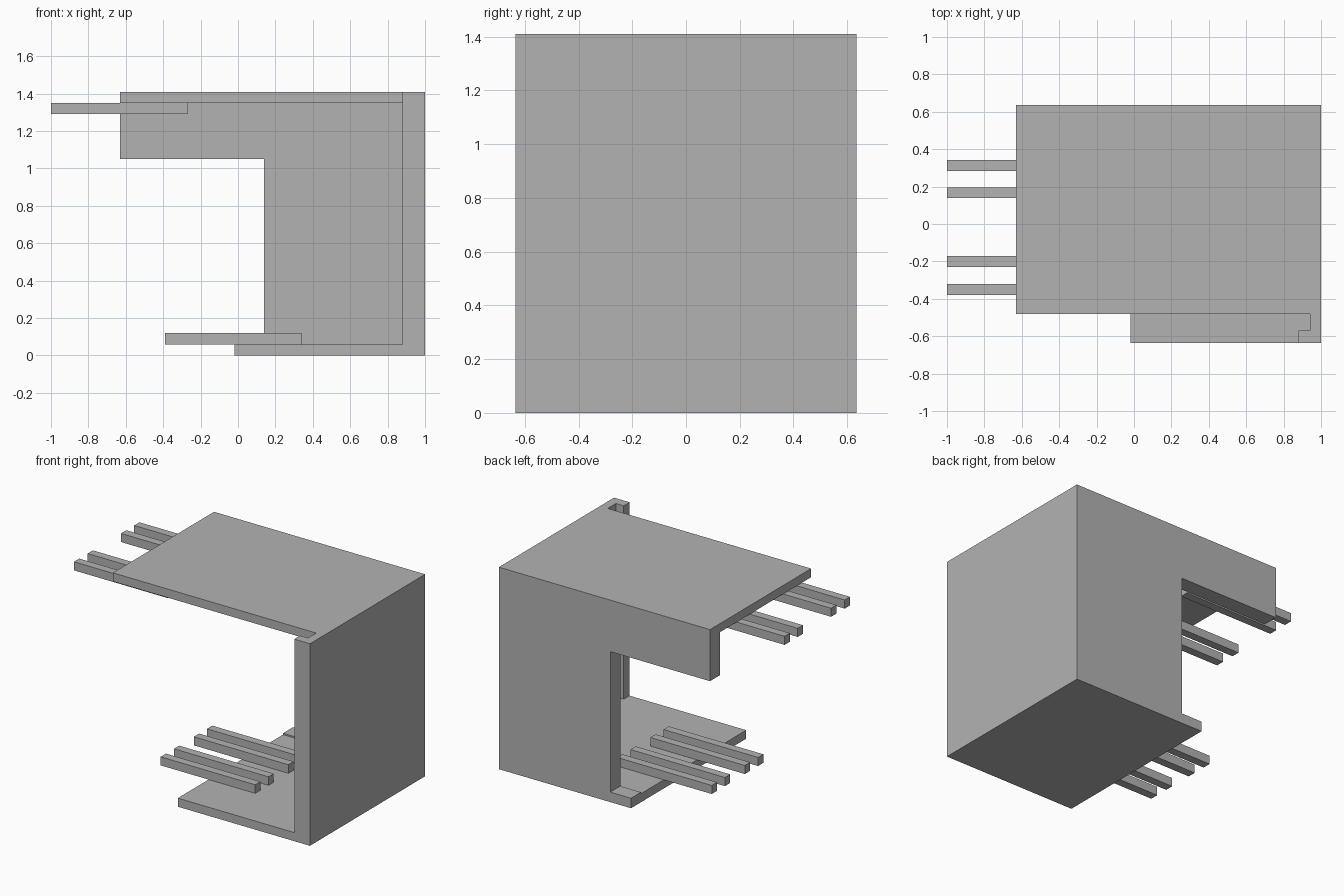
import bpy
import bmesh
from mathutils import Vector

cube = bpy.data.objects.get("Cube")
if cube:
    bpy.data.objects.remove(cube, do_unlink=True)

# One plain grey for everything
grey = bpy.data.materials.new("plain grey")
grey.use_nodes = True
colour = (0.45, 0.45, 0.45, 1)
grey.diffuse_color = colour
grey.node_tree.nodes["Principled BSDF"].inputs["Base Color"].default_value = colour


def extrude_profile(name, points, direction):
    """Flat outline of 3D points, extruded along a vector into a solid."""
    bm = bmesh.new()
    face = bm.faces.new([bm.verts.new(p) for p in points])
    result = bmesh.ops.extrude_face_region(bm, geom=[face], use_keep_orig=True)
    moved = [v for v in result["geom"] if isinstance(v, bmesh.types.BMVert)]
    bmesh.ops.translate(bm, verts=moved, vec=Vector(direction))
    bmesh.ops.recalc_face_normals(bm, faces=bm.faces[:])
    mesh = bpy.data.meshes.new(name)
    bm.to_mesh(mesh)
    bm.free()
    mesh.materials.append(grey)
    obj = bpy.data.objects.new(name, mesh)
    bpy.context.collection.objects.link(obj)
    return obj


def box(name, x, y, z):
    outline = [(x[0], y[0], z[0]), (x[1], y[0], z[0]),
               (x[1], y[1], z[0]), (x[0], y[1], z[0])]
    return extrude_profile(name, outline, (0, 0, z[1] - z[0]))


FRONT, BACK, INNER = -0.635, 0.635, 0.525
RIGHT, TOP, SHEET = 1.0, 1.41, 0.06

# Thick back wall with an overhang above and a low foot below
wall = [(-0.02, 0), (RIGHT, 0), (RIGHT, TOP), (-0.63, TOP),
        (-0.63, 1.05), (0.14, 1.05), (0.14, 0.07), (-0.02, 0.07)]
extrude_profile("back_wall", [(x, INNER, z) for x, z in wall], (0, BACK - INNER, 0))

# Side wall with a lip turned inward along its front edge
side = [(0.88, FRONT), (RIGHT, FRONT), (RIGHT, INNER),
        (0.94, INNER), (0.94, -0.57), (0.88, -0.57)]
extrude_profile("side_wall", [(x, y, SHEET) for x, y in side], (0, 0, TOP - SHEET))

# Floor and roof slabs
box("floor_slab", (-0.02, RIGHT), (FRONT, INNER), (0, SHEET))
box("roof_slab", (-0.63, 0.94), (-0.48, INNER), (TOP - SHEET, TOP))

# Two rows of bars, each bar given by its front edge
for i, y in enumerate((-0.38, -0.23, 0.138, 0.283)):
    box(f"upper_bar_{i + 1}", (-1.0, -0.27), (y, y + 0.058), (1.29, 1.35))
for i, y in enumerate((-0.296, -0.15, 0.07, 0.215)):
    box(f"lower_bar_{i + 1}", (-0.39, 0.34), (y, y + 0.058), (0.06, 0.12))
